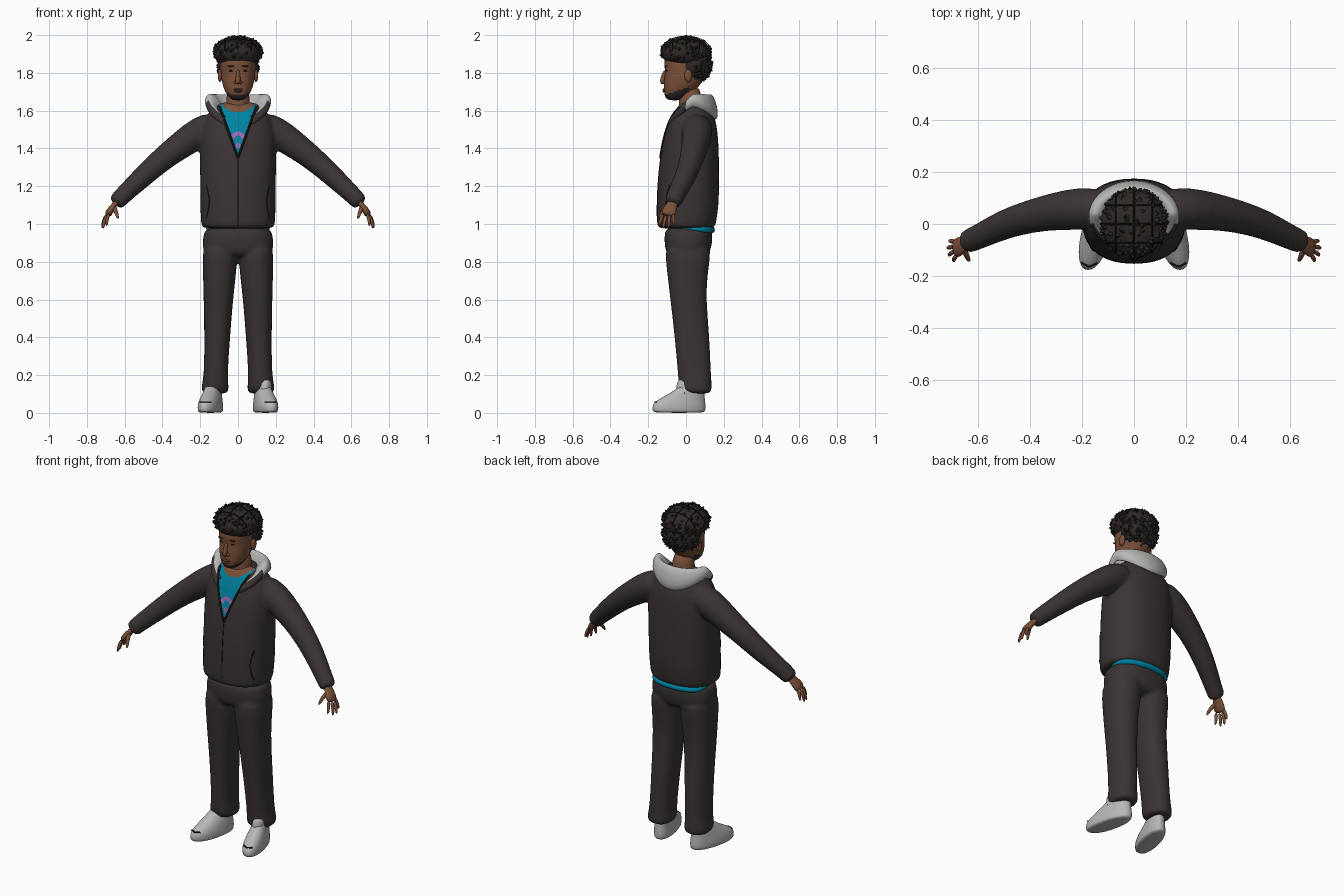
import bpy, bmesh, random
from math import sin, cos, pi, radians
from mathutils import Vector, Matrix
from mathutils.bvhtree import BVHTree

if "Cube" in bpy.data.objects:
    bpy.data.objects.remove(bpy.data.objects["Cube"])
random.seed(4)


def material(name, r, g, b):
    m = bpy.data.materials.new(name)
    m.use_nodes = True
    m.diffuse_color = (r, g, b, 1)
    bsdf = m.node_tree.nodes["Principled BSDF"]
    bsdf.inputs["Base Color"].default_value = (r, g, b, 1)
    bsdf.inputs["Roughness"].default_value = 0.8
    return m


CLOTH = material("dark cloth", .043, .034, .034)
HAIR = material("dark hair", .028, .022, .02)
BLACK = material("black trim", .008, .007, .007)
SKIN = material("brown skin", .2, .082, .042)
LIP = material("lip brown", .15, .055, .035)
TEAL = material("teal shirt", .0, .23, .36)
PURPLE = material("purple print", .32, .14, .45)
GREY = material("light grey", .47, .47, .46)


def skin_rings(bm, rings, caps=True, closed=True):
    """Bridge successive rings of points with quads."""
    vs = [[bm.verts.new(p) for p in ring] for ring in rings]
    n = len(vs[0])
    for a, b in zip(vs, vs[1:]):
        for i in range(n if closed else n - 1):
            j = (i + 1) % n
            bm.faces.new((a[i], a[j], b[j], b[i]))
    if caps:
        bm.faces.new(vs[0])
        bm.faces.new(vs[-1])


def loft(bm, rows, p=2.0, n=32, shear=0):
    """Stack rounded sections: (z, x0, x1, y0, y1)."""
    def ring(z, x0, x1, y0, y1):
        for i in range(n):
            c, s = cos(2 * pi * i / n), sin(2 * pi * i / n)
            x = (x0 + x1) / 2 + (x1 - x0) / 2 * abs(c) ** (2 / p) * (1 if c > 0 else -1)
            y = (y0 + y1) / 2 + (y1 - y0) / 2 * abs(s) ** (2 / p) * (1 if s > 0 else -1)
            yield Vector((x + shear * y, y, z))
    skin_rings(bm, [list(ring(*r)) for r in rows])


def tube(bm, pts, n=16, flat=1.0):
    """Tube along (x, y, z, radius) points; flat thins it across y."""
    ps = [Vector(p[:3]) for p in pts]
    rings = []
    for i, p in enumerate(ps):
        t = (ps[min(i + 1, len(ps) - 1)] - ps[max(i - 1, 0)]).normalized()
        u = (Vector((0, 1, 0)) - t * t.y).normalized()
        v = t.cross(u)
        rings.append([p + pts[i][3] * (u * cos(2 * pi * k / n) + v * flat * sin(2 * pi * k / n))
                      for k in range(n)])
    skin_rings(bm, rings)


def ball(bm, centre, size, sub=3):
    m = Matrix.Translation(centre) @ Matrix.Diagonal((*size, 1))
    bmesh.ops.create_icosphere(bm, subdivisions=sub, radius=1, matrix=m)


def finish(name, bm, mats, subsurf=0, voxel=0, smooth=0, thick=0):
    bmesh.ops.recalc_face_normals(bm, faces=bm.faces)
    me = bpy.data.meshes.new(name)
    bm.to_mesh(me)
    bm.free()
    o = bpy.data.objects.new(name, me)
    bpy.context.collection.objects.link(o)
    if thick:
        o.modifiers.new("thickness", 'SOLIDIFY').thickness = thick
    if subsurf:
        s = o.modifiers.new("round", 'SUBSURF')
        s.levels = s.render_levels = subsurf
    if voxel:
        r = o.modifiers.new("merge", 'REMESH')
        r.mode, r.voxel_size = 'VOXEL', voxel
    if smooth:
        o.modifiers.new("soften", 'SMOOTH').iterations = smooth
    dg = bpy.context.evaluated_depsgraph_get()
    o.data = bpy.data.meshes.new_from_object(o.evaluated_get(dg))
    o.modifiers.clear()
    o.data.materials.clear()
    for m in mats:
        o.data.materials.append(m)
    for f in o.data.polygons:
        f.use_smooth = True
    return o


def wire(name, pts, r, mat, cyclic=False):
    c = bpy.data.curves.new(name, 'CURVE')
    c.dimensions, c.bevel_depth, c.bevel_resolution = '3D', r, 1
    s = c.splines.new('POLY')
    s.points.add(len(pts) - 1)
    for q, p in zip(s.points, pts):
        q.co = (*p, 1)
    s.use_cyclic_u = cyclic
    c.materials.append(mat)
    bpy.context.collection.objects.link(bpy.data.objects.new(name, c))


# Jacket: body and sleeves merged
bm = bmesh.new()
body = [(.975, .19, -.148, .15), (.985, .196, -.153, .156), (1.1, .2, -.155, .175),
        (1.25, .2, -.148, .176), (1.4, .204, -.13, .174), (1.5, .2, -.108, .167),
        (1.57, .175, -.086, .152), (1.62, .125, -.06, .125), (1.65, .08, -.035, .1)]
loft(bm, [(z, -w, w, a, b) for z, w, a, b in body], p=2.3, n=40)
sleeve = [(.1, .06, 1.535, .075), (.2, .06, 1.49, .085), (.3, .05, 1.42, .074), (.4, .03, 1.345, .064),
          (.5, 0, 1.255, .058), (.6, -.05, 1.16, .048), (.635, -.065, 1.125, .047), (.652, -.072, 1.105, .042)]
for s in (1, -1):
    tube(bm, [(s * x, y, z, r) for x, y, z, r in sleeve], n=20)
jacket = finish("jacket", bm, [CLOTH, TEAL, SKIN], subsurf=1, voxel=.009, smooth=6)

# Neck opening: cut a V, colour it and sink it
V0, SLOPE = 1.35, .36
bm = bmesh.new()
bm.from_mesh(jacket.data)
for s in (1, -1):
    fs = [f for f in bm.faces if f.calc_center_median().z > V0 - .02 and f.calc_center_median().y < .03]
    geom = list({e for f in fs for e in f.edges} | {v for f in fs for v in f.verts}) + fs
    bmesh.ops.bisect_plane(bm, geom=geom, plane_co=(0, 0, V0), plane_no=(s, 0, -SLOPE))
for f in bm.faces:
    c = f.calc_center_median()
    if c.y < .02 and abs(c.x) < (c.z - V0) * SLOPE:
        f.material_index = 2 if c.z > 1.592 + 5 * c.x ** 2 else 1
for v in [v for v in bm.verts if all(f.material_index for f in v.link_faces)]:
    v.co.y += .012
bm.to_mesh(jacket.data)
chest = BVHTree.FromBMesh(bm)
bm.free()


def on_chest(x, z, lift=.002):
    hit = chest.ray_cast(Vector((x, -1, z)), Vector((0, 1, 0)))[0]
    return Vector((x, (hit.y if hit else -.05) - lift, z))


# Zip, opening edges and pocket seams
wire("zip_line", [on_chest(0, .99 + .036 * i, 0) for i in range(11)], .0025, BLACK)
for s, side in ((1, "left"), (-1, "right")):
    wire(side + "_opening_edge", [on_chest(s * SLOPE * .027 * i, V0 + .027 * i) for i in range(11)], .006, BLACK)
    wire(side + "_pocket_seam", [on_chest(s * (.168 - .015 * sin(pi * i / 8)), 1.03 + .022 * i, 0)
                                 for i in range(9)], .003, BLACK)

# Shirt print: plain arch and dot plates
for name, r0, r1, z0, a0 in (("arch_print", .02, .042, 1.448, 0), ("dot_print", .004, .015, 1.415, -pi)):
    bm = bmesh.new()
    skin_rings(bm, [[on_chest(r * cos(a0 + (pi - a0) * i / 20) * .95, z0 + r * sin(a0 + (pi - a0) * i / 20), .004)
                     for i in range(21)] for r in (r0, r1)], caps=False, closed=False)
    finish(name, bm, [PURPLE])

# Hood lying around the neck and down the back
bm = bmesh.new()
rings = []
for i in range(37):
    a = radians(-155 + 310 * i / 36)
    b = (1 + cos(a)) / 2
    top = 1.555 + .14 * min(1, b * 1.9) ** .8
    fall = .035 + .08 * b ** 3
    rows = [(.085, .06, .07), (.12, .085, .02), (.15, .105, 0),
            (.172, .128, fall * .35), (.18, .143, fall), (.16, .13, fall + .03)]
    rings.append([(rx * sin(a), .03 + ry * cos(a), top - dz) for rx, ry, dz in rows])
skin_rings(bm, rings, caps=False, closed=False)
hood = finish("hood", bm, [GREY, CLOTH], subsurf=1, thick=.008)
for f in hood.data.polygons:
    c = f.center
    if c.y < .0 and (c.x / .155) ** 2 + ((c.y - .03) / .11) ** 2 > 1:
        f.material_index = 1

# Shirt hem showing at the back
bm = bmesh.new()
loft(bm, [(.948, -.15, .15, .02, .148), (.965, -.17, .17, -.05, .155), (1.0, -.18, .18, -.1, .152)], p=2.3)
finish("shirt_hem", bm, [TEAL], subsurf=1)

# Trousers: hips and legs merged
bm = bmesh.new()
loft(bm, [(1.0, -.18, .18, -.115, .142), (.92, -.187, .187, -.115, .142), (.85, -.187, .187, -.11, .13),
          (.82, -.16, .16, -.08, .1)], p=2.4, n=40)
leg = [(.92, .002, .187, -.114, .14), (.8, .004, .187, -.107, .124), (.7, .014, .185, -.095, .112),
       (.6, .026, .182, -.083, .107), (.4, .042, .178, -.06, .125), (.2, .056, .18, -.042, .132),
       (.15, .05, .192, -.04, .137), (.12, .05, .193, -.032, .136), (.1, .056, .186, -.01, .13)]
for s in (1, -1):
    loft(bm, [(z, s * a, s * b, c, d) for z, a, b, c, d in leg], p=2.3, n=28)
finish("trousers", bm, [CLOTH], subsurf=1, voxel=.009, smooth=4)

# Shoes
shoe = [(0, .052, -.168, .095), (.008, .057, -.176, .102), (.03, .059, -.18, .105), (.055, .056, -.17, .102),
        (.075, .052, -.14, .1), (.1, .047, -.095, .098), (.12, .042, -.06, .096), (.15, .036, -.03, .09)]
for s, side in ((1, "left"), (-1, "right")):
    bm = bmesh.new()
    loft(bm, [(z, s * (.138 - w), s * (.138 + w), a, b) for z, w, a, b in shoe], p=2.2, shear=-.22 * s)
    finish(side + "_shoe", bm, [GREY], subsurf=1)
    wire(side + "_toe_stripe", [(s * (.172 + .03 * k), -.165 + .015 * abs(k), .058) for k in (-1, -.5, 0, .5, 1)],
         .004, BLACK)
bm = bmesh.new()
loft(bm, [(.08, .1, .18, -.06, .05), (.14, .11, .176, -.05, .05), (.182, .115, .176, -.046, .04)])
finish("left_shoe_tongue", bm, [GREY], subsurf=1)
wire("left_shoe_tab", [(.181, -.02, .095), (.182, -.005, .105)], .005, TEAL)

# Neck and head, with beard coloured along the jaw
bm = bmesh.new()
loft(bm, [(1.56, -.075, .075, -.045, .095), (1.62, -.062, .062, -.035, .085), (1.74, -.06, .06, -.04, .08)])
finish("neck", bm, [SKIN], subsurf=1)
bm = bmesh.new()
skull = [(1.654, .024, -.09, -.03), (1.668, .046, -.11, 0), (1.7, .069, -.117, .04), (1.74, .083, -.117, .08),
         (1.78, .09, -.114, .1), (1.81, .092, -.11, .108), (1.84, .094, -.117, .11), (1.9, .092, -.11, .105),
         (1.95, .06, -.07, .07)]
loft(bm, [(z, -w, w, a, b) for z, w, a, b in skull], p=2.15)
head = finish("head", bm, [SKIN, HAIR], subsurf=2)
for f in head.data.polygons:
    if f.center.y < .015 and f.center.z < 1.682 + .36 * (f.center.y + .11):
        f.material_index = 1

# Face details
bm = bmesh.new()
tube(bm, [(0, -.108, 1.815, .009), (0, -.12, 1.785, .011), (0, -.126, 1.757, .015), (0, -.12, 1.741, .012)])
for s in (1, -1):
    ball(bm, (s * .014, -.115, 1.75), (.011, .012, .009), 2)
finish("nose", bm, [SKIN], subsurf=1)
for name, mat, parts in (("lips", LIP, [(0, -.114, 1.712, .025, .01, .006), (0, -.115, 1.702, .022, .01, .006)]),
                         ("eyes", BLACK, [(s * .035, -.102, 1.811, .014, .006, .0045) for s in (1, -1)]),
                         ("eyebrows", HAIR, [(s * .037, -.108, 1.836, .02, .007, .004) for s in (1, -1)]),
                         ("ears", SKIN, [(s * .095, .012, 1.785, .012, .02, .034) for s in (1, -1)])):
    bm = bmesh.new()
    for p in parts:
        ball(bm, p[:3], p[3:])
    finish(name, bm, [mat])

# Hair: two masses covered with small tufts
bm = bmesh.new()
masses = [(Vector((0, 0, 1.908)), Vector((.127, .13, .083))), (Vector((0, .045, 1.842)), Vector((.108, .088, .092)))]
for c, r in masses:
    ball(bm, c, r, 4)
    for _ in range(230):
        d = Vector([random.gauss(0, 1) for _ in range(3)]).normalized()
        p = c + Vector([d[k] * r[k] for k in range(3)])
        if p.y < .02 and p.z < 1.875:
            continue
        m = Matrix.Translation(p) @ d.to_track_quat('Z', 'Y').to_matrix().to_4x4()
        bmesh.ops.create_cone(bm, segments=6, radius1=random.uniform(.012, .02), radius2=.003,
                              depth=random.uniform(.012, .026), matrix=m)
for v in bm.verts:
    v.co.z = min(v.co.z, 2)
finish("hair", bm, [HAIR])

# Parting lines over the hair
c, r = masses[0]
for k in (-.55, 0, .55):
    q = (1 - k * k) ** .5 * 1.04
    arc = [(cos(pi * i / 20) * q, sin(pi * i / 20) * q) for i in range(1, 20)]
    wire("parting_along", [(r.x * k, c.y + r.y * u, c.z + r.z * w) for u, w in arc], .003, BLACK)
    wire("parting_across", [(r.x * u, c.y + r.y * k, c.z + r.z * w) for u, w in arc], .003, BLACK)

# Hands
fingers = [((.684, -.122, 1.055), (.695, -.145, .988)), ((.694, -.106, 1.05), (.714, -.122, .974)),
           ((.697, -.087, 1.05), (.719, -.093, .976)), ((.69, -.068, 1.055), (.712, -.064, .993))]
for s, side in ((1, "left"), (-1, "right")):
    bm = bmesh.new()
    tube(bm, [(s * x, y, z, w) for x, y, z, w in ((.63, -.063, 1.13, .026), (.655, -.075, 1.1, .03),
              (.678, -.09, 1.07, .04), (.692, -.096, 1.042, .036))], flat=.5)
    for a, b in fingers:
        mid = Vector(a).lerp(Vector(b), .5) + Vector((.006, 0, 0))
        tube(bm, [(s * p[0], p[1], p[2], w) for p, w in ((a, .0105), (mid, .0095), (b, .0065))], n=8)
    tube(bm, [(s * x, y, z, w) for x, y, z, w in ((.66, -.085, 1.095, .014), (.645, -.125, 1.065, .012),
              (.634, -.145, 1.025, .007))], n=8)
    finish(side + "_hand", bm, [SKIN], subsurf=1)
